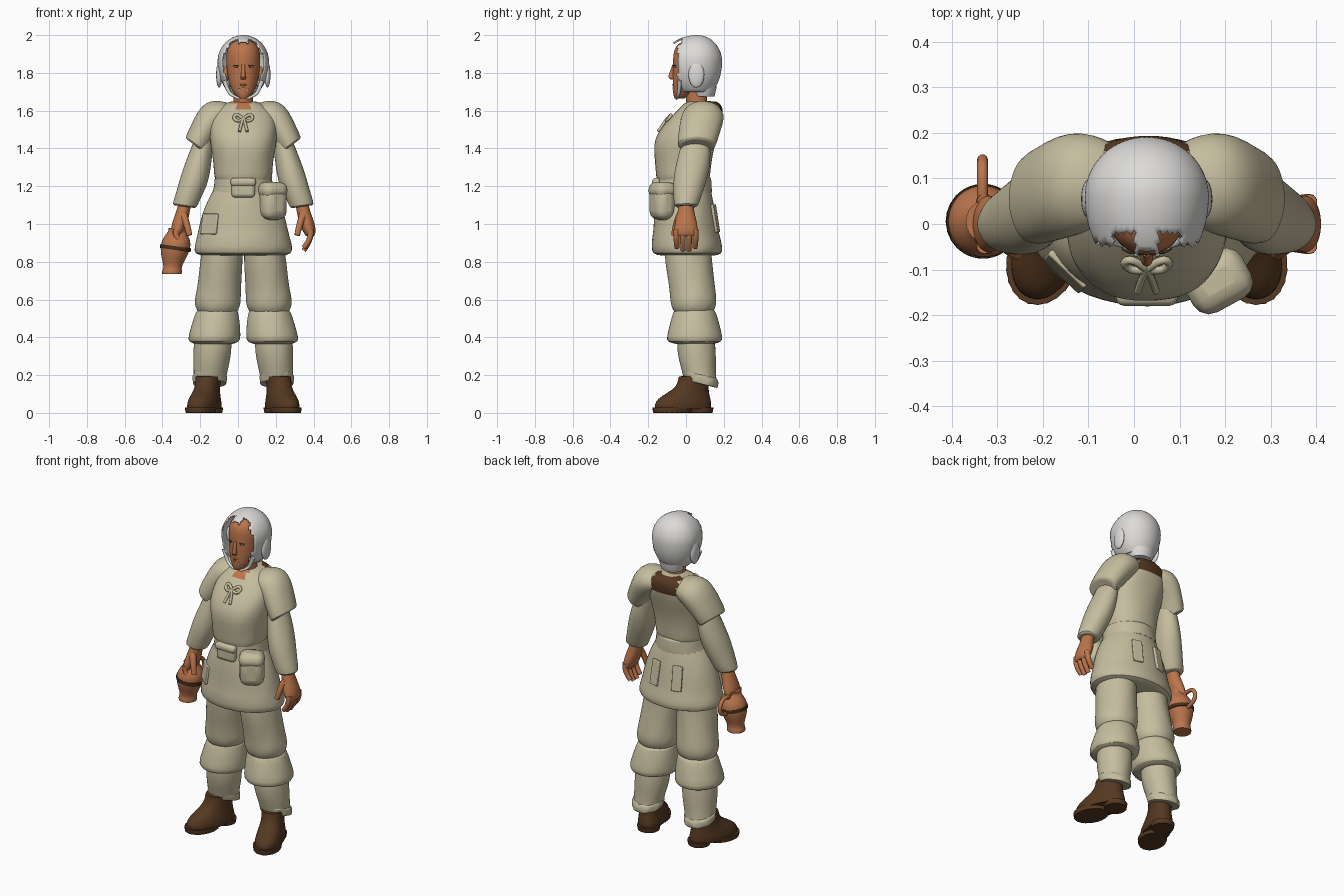
import bpy, bmesh, math
from mathutils import Matrix, Vector

default = bpy.data.objects.get("Cube")
if default:
    bpy.data.objects.remove(default, do_unlink=True)

CENTRE = 0.028      # the body's mirror plane
made = []


def material(name, r, g, b):
    m = bpy.data.materials.new(name)
    m.use_nodes = True
    m.diffuse_color = (r, g, b, 1)
    shader = m.node_tree.nodes["Principled BSDF"]
    shader.inputs["Base Color"].default_value = (r, g, b, 1)
    shader.inputs["Roughness"].default_value = 0.8
    return m


cloth = material("linen", .56, .51, .345)
skin = material("skin", .5, .18, .07)
hair = material("white hair", .72, .71, .69)
leather = material("brown leather", .09, .04, .015)
clay = material("clay", .5, .18, .075)
dark = material("dark brown", .06, .03, .012)


def finish(name, bm, mat, side=1):
    """Mirror if needed, move to the body's centre line and link."""
    bm.transform(Matrix.Translation((CENTRE, 0, 0)) @ Matrix.Diagonal((side, 1, 1, 1)))
    bmesh.ops.recalc_face_normals(bm, faces=bm.faces)
    mesh = bpy.data.meshes.new(name)
    bm.to_mesh(mesh)
    bm.free()
    mesh.materials.append(mat)
    obj = bpy.data.objects.new(name, mesh)
    bpy.context.collection.objects.link(obj)
    made.append(obj)
    return obj


def loft(name, rings, mat, side=1, fold=0, waves=7, slope=0, square=2, yaw=0, pivot=(0, 0), segs=24):
    """Skin ellipses given as (x, y, z, x radius, y radius, tilt in degrees)."""
    bm = bmesh.new()
    crease = bm.edges.layers.float.new("crease_edge")

    def power(c):
        return math.copysign(abs(c) ** (2 / square), c)

    loops = []
    for k, (x, y, z, rx, ry, *tilt) in enumerate(rings):
        t = math.radians(tilt[0]) if tilt else 0
        loop = []
        for i in range(segs):
            a = math.tau * i / segs
            r = 1 + fold * math.sin(waves * a + k * 1.7)
            u, v = r * rx * power(math.cos(a)), r * ry * power(math.sin(a))
            loop.append(bm.verts.new((x + u * math.cos(t), y + v, z + u * math.sin(t) - slope * v)))
        loops.append(loop)
    for low, high in zip(loops, loops[1:]):
        for i in range(segs):
            j = (i + 1) % segs
            bm.faces.new((low[i], low[j], high[j], high[i]))
    for end in (loops[0], loops[-1]):
        for edge in bm.faces.new(end).edges:
            edge[crease] = 0.8
    if yaw:
        p = Vector((*pivot, 0))
        bmesh.ops.rotate(bm, verts=bm.verts, cent=p, matrix=Matrix.Rotation(math.radians(yaw), 3, "Z"))
    obj = finish(name, bm, mat, side)
    subsurf = obj.modifiers.new("smooth", "SUBSURF")
    subsurf.levels = subsurf.render_levels = 1
    return obj


def ball(name, loc, size, mat, side=1):
    bm = bmesh.new()
    bmesh.ops.create_uvsphere(bm, u_segments=20, v_segments=12, radius=1)
    bm.transform(Matrix.Translation(loc) @ Matrix.Diagonal((*size, 1)))
    return finish(name, bm, mat, side)


def pad(name, loc, size, mat, yaw=0, pitch=0, round_off=.012):
    bm = bmesh.new()
    bmesh.ops.create_cube(bm, size=1)
    bm.transform(Matrix.Translation(loc) @ Matrix.Rotation(yaw, 4, "Z")
                 @ Matrix.Rotation(pitch, 4, "X") @ Matrix.Diagonal((*size, 1)))
    obj = finish(name, bm, mat)
    bevel = obj.modifiers.new("rounding", "BEVEL")
    bevel.width, bevel.segments = round_off, 3


def tube(name, points, radius, mat, side=1, taper=1):
    curve = bpy.data.curves.new(name, "CURVE")
    curve.dimensions, curve.bevel_depth, curve.bevel_resolution = "3D", radius, 3
    curve.use_fill_caps = True
    curve.resolution_u = 5
    spline = curve.splines.new("NURBS")
    spline.points.add(len(points) - 1)
    spline.use_endpoint_u, spline.order_u = True, 3
    for i, (p, (x, y, z)) in enumerate(zip(spline.points, points)):
        p.co = (CENTRE + side * x, y, z, 1)
        p.radius = 1 + (taper - 1) * i / (len(points) - 1)
    curve.materials.append(mat)
    obj = bpy.data.objects.new(name, curve)
    bpy.context.collection.objects.link(obj)


# Shirt body, with the neckline coloured by position
shirt = loft("shirt", [
    (0, .085, 1.65, .06, .07), (0, .085, 1.64, .095, .095), (0, .08, 1.61, .155, .118),
    (0, .05, 1.555, .178, .142), (0, .015, 1.49, .182, .162), (0, -.012, 1.42, .176, .165),
    (0, -.015, 1.33, .158, .15), (0, -.015, 1.26, .156, .145), (0, -.015, 1.235, .15, .14)],
    cloth, fold=.012, square=2.3)
shirt.data.materials.append(skin)
shirt.data.materials.append(leather)
for face in shirt.data.polygons:
    x, y, z = face.center
    if z > 1.62 and abs(x - CENTRE) < .05 and y < .06:
        face.material_index = 1
    elif z > 1.57 and abs(x - CENTRE) < .085 and y > .1:
        face.material_index = 2

# Waist: belt, skirt of the tunic, pouches and flaps
loft("belt", [(0, -.01, 1.255, .135, .13), (0, -.01, 1.245, .158, .147),
              (0, -.01, 1.2, .153, .146), (0, -.01, 1.165, .166, .15)], cloth, fold=.01)
loft("tunic_skirt", [
    (0, -.01, 1.2, .148, .138), (0, -.01, 1.13, .19, .154), (0, -.005, 1.05, .221, .165),
    (0, 0, .96, .241, .174), (0, 0, .93, .248, .182), (0, .006, .88, .262, .189),
    (0, .008, .84, .262, .188), (0, .008, .833, .21, .14)], cloth, fold=.012, waves=9)
pad("belt_pouch", (0, -.15, 1.19), (.125, .045, .1), cloth, round_off=.02)
pad("belt_pouch_flap", (0, -.157, 1.222), (.135, .045, .045), cloth, round_off=.018)
pad("side_pouch", (.157, -.125, 1.11), (.14, .115, .175), cloth, .5, round_off=.045)
pad("side_pouch_flap", (.155, -.125, 1.178), (.145, .12, .09), cloth, .5, round_off=.04)


def on_skirt(name, degrees, z, width, height):
    """Lay a flat flap against the tunic skirt at an angle from the front."""
    a = math.radians(degrees)
    grow = (1.05 - z) * .2
    rx, ry = .216 + grow, .163 + grow * .6
    yaw = math.atan2(math.sin(a) / rx, math.cos(a) / ry)
    pad(name, (rx * math.sin(a), -ry * math.cos(a), z), (width, .016, height), cloth, yaw, -.16, .005)


on_skirt("hip_pocket", -52, 1.0, .11, .11)
for angle in (-160, 160):
    on_skirt("back_flap", angle, 1.03, .06, .15)

# Neckline tie
for s in (1, -1):
    tube("tie_loop", [(0, -.1, 1.555), (.03, -.075, 1.585), (.055, -.085, 1.565), (.03, -.105, 1.54), (0, -.1, 1.555)],
         .009, cloth, s)
    tube("tie_end", [(0, -.1, 1.56), (.012, -.12, 1.53), (.02, -.148, 1.49)], .008, cloth, s)

# Head and face
loft("neck", [(0, .07, 1.58, .06, .06), (0, .055, 1.64, .052, .055), (0, .05, 1.74, .052, .057)], skin)
loft("head", [
    (0, -.035, 1.665, .022, .025), (0, -.022, 1.68, .042, .045), (0, -.008, 1.705, .06, .062),
    (0, .012, 1.75, .077, .083), (0, .03, 1.81, .087, .1), (0, .036, 1.87, .092, .106),
    (0, .036, 1.92, .089, .102), (0, .038, 1.955, .07, .083), (0, .042, 1.975, .03, .035)], skin)
loft("nose", [(0, -.068, 1.765, .013, .012), (0, -.077, 1.775, .016, .022),
              (0, -.07, 1.8, .01, .018), (0, -.064, 1.845, .01, .008)], skin, segs=12)
ball("upper_lip", (0, -.063, 1.737), (.022, .01, .006), skin)
ball("lower_lip", (0, -.061, 1.726), (.018, .01, .006), skin)
for s in (1, -1):
    ball("eye", (.036, -.054, 1.834), (.016, .01, .007), hair, s)
    ball("iris", (.036, -.0615, 1.834), (.006, .004, .006), dark, s)
    tube("lash", [(.019, -.062, 1.834), (.036, -.066, 1.845), (.054, -.054, 1.836)], .0025, dark, s)
    ball("ear", (.092, .04, 1.79), (.015, .028, .045), skin, s)

# Hair: an open-faced shell with a fringe tongue, side coils and strands to the chin
bm = bmesh.new()
bmesh.ops.create_uvsphere(bm, u_segments=64, v_segments=40, radius=1)
for v in bm.verts:
    x, y, z = v.co
    v.co = (x * .136, .06 + y * (.131 if y > 0 else .185), 1.86 + z * (.14 if z > 0 else .2))


def hairline(x):
    """How far forward the hair reaches at a distance from the middle."""
    return -.062 if x < .026 else -.018 if x < .074 else -.045


beyond = [f for f in bm.faces if f.calc_center_median().y < hairline(abs(f.calc_center_median().x))]
bmesh.ops.delete(bm, geom=beyond, context="FACES")
bmesh.ops.bisect_plane(bm, geom=bm.verts[:] + bm.edges[:] + bm.faces[:], plane_co=(0, 0, 1.7),
                       plane_no=(0, 0, -1), clear_outer=True)
shell = finish("hair_shell", bm, hair)
shell.modifiers.new("thickness", "SOLIDIFY").thickness = .007
loft("hair_nape", [(0, .095, 1.675, .065, .055), (0, .095, 1.69, .07, .06), (0, .09, 1.73, .085, .075)], hair)
for s in (1, -1):
    ball("hair_coil", (.128, .055, 1.79), (.016, .042, .068), hair, s)
    tube("hair_strand", [(.1, -.035, 1.76), (.08, -.035, 1.7), (.055, -.045, 1.678), (.02, -.05, 1.663)],
         .012, hair, s, .5)

for s in (1, -1):
    # Arms
    loft("short_sleeve", [
        (.06, .088, 1.585, .055, .08, 78), (.1, .09, 1.585, .075, .1, 68), (.145, .09, 1.575, .09, .112, 58),
        (.185, .082, 1.535, .087, .115, 48), (.222, .066, 1.47, .074, .108, 40),
        (.253, .055, 1.41, .073, .103, 37), (.25, .055, 1.412, .055, .08, 37)], cloth, s, fold=.012)
    loft("long_sleeve", [
        (.2, .055, 1.46, .05, .07, 30), (.225, .045, 1.36, .064, .088, 25), (.247, .03, 1.28, .073, .092, 18),
        (.268, .017, 1.21, .074, .087, 14), (.295, .007, 1.14, .066, .073, 10),
        (.312, 0, 1.09, .067, .064, 8), (.312, 0, 1.092, .045, .045, 8)], cloth, s, fold=.012)
    loft("palm", [(.305, 0, 1.13, .034, .037), (.32, 0, 1.06, .036, .043), (.338, 0, 1.0, .043, .062),
                  (.353, 0, .95, .032, .064), (.353, 0, .935, .02, .054)], skin, s)
    for i in range(4):
        y = -.048 + .032 * i
        tip = (.86 if i in (1, 2) else .875) if s > 0 else .9
        tube("finger", [(.356, y, .97), (.362, y * 1.1, .92), (.32, y, tip)], .0175, skin, s, .75)
    tube("thumb", [(.318, -.03, 1.05), (.298, -.056, 1.0), (.285, -.064, .94)], .021, skin, s, .7)

    # Trouser legs
    loft("trouser_thigh", [
        (.105, .01, .95, .1, .12), (.113, .01, .83, .112, .126), (.12, .02, .75, .114, .124),
        (.13, .035, .65, .117, .122), (.135, .04, .6, .124, .124), (.136, .04, .56, .12, .119),
        (.137, .04, .53, .1, .1)], cloth, s, fold=.014)
    loft("trouser_knee", [
        (.137, .045, .55, .095, .095), (.138, .045, .542, .113, .113), (.145, .045, .47, .128, .132),
        (.154, .046, .4, .141, .15), (.155, .046, .375, .135, .146), (.155, .046, .365, .1, .1)],
        cloth, s, fold=.012)
    loft("trouser_shin", [
        (.16, .055, .4, .1, .1), (.163, .055, .32, .102, .105), (.17, .06, .25, .094, .098),
        (.176, .07, .2, .088, .092), (.178, .075, .17, .086, .09)], cloth, s, fold=.014, slope=.25)
    loft("frayed_cuff", [
        (.177, .07, .21, .08, .085), (.178, .075, .195, .094, .097), (.178, .08, .17, .09, .092),
        (.178, .08, .15, .092, .09), (.178, .08, .155, .07, .07)], cloth, s, fold=.05, waves=8, slope=.25)

    # Boots, toes turned outward
    turn = dict(yaw=19, pivot=(.18, .06))
    loft("boot", [
        (.18, -.02, .02, .077, .155), (.18, -.02, .045, .079, .158), (.18, -.015, .075, .073, .147),
        (.18, .008, .105, .066, .115), (.18, .035, .14, .062, .085), (.18, .04, .195, .065, .08)],
        leather, s, square=2.2, **turn)
    loft("boot_sole", [(.18, -.08, 0, .078, .106), (.18, -.08, .03, .081, .11)], leather, s, **turn)
    loft("boot_heel", [(.18, .08, 0, .063, .062), (.18, .08, .03, .068, .068)], leather, s, **turn)

# Clay jug hanging from the right hand
loft("jug", [
    (-.378, .006, .735, .052, .052), (-.377, .006, .752, .054, .054), (-.374, .006, .772, .045, .045),
    (-.368, .006, .82, .066, .066), (-.359, .006, .87, .081, .081), (-.356, .006, .91, .078, .078),
    (-.353, .006, .945, .058, .058), (-.351, .006, .965, .042, .042), (-.35, .006, .98, .048, .048)], clay)
loft("jug_band", [(-.36, .006, .862, .083, .083, -8), (-.358, .006, .883, .083, .083, -8)], dark)
tube("jug_handle", [(-.36, y, z) for y, z in ((.075, .86), (.135, .87), (.145, .93), (.1, .97), (.04, .955))],
     .012, clay)

# Smooth shading with sharp hems and edges
bpy.ops.object.select_all(action="DESELECT")
for obj in made:
    obj.select_set(True)
bpy.context.view_layer.objects.active = made[0]
bpy.ops.object.shade_smooth_by_angle(angle=math.radians(50))
